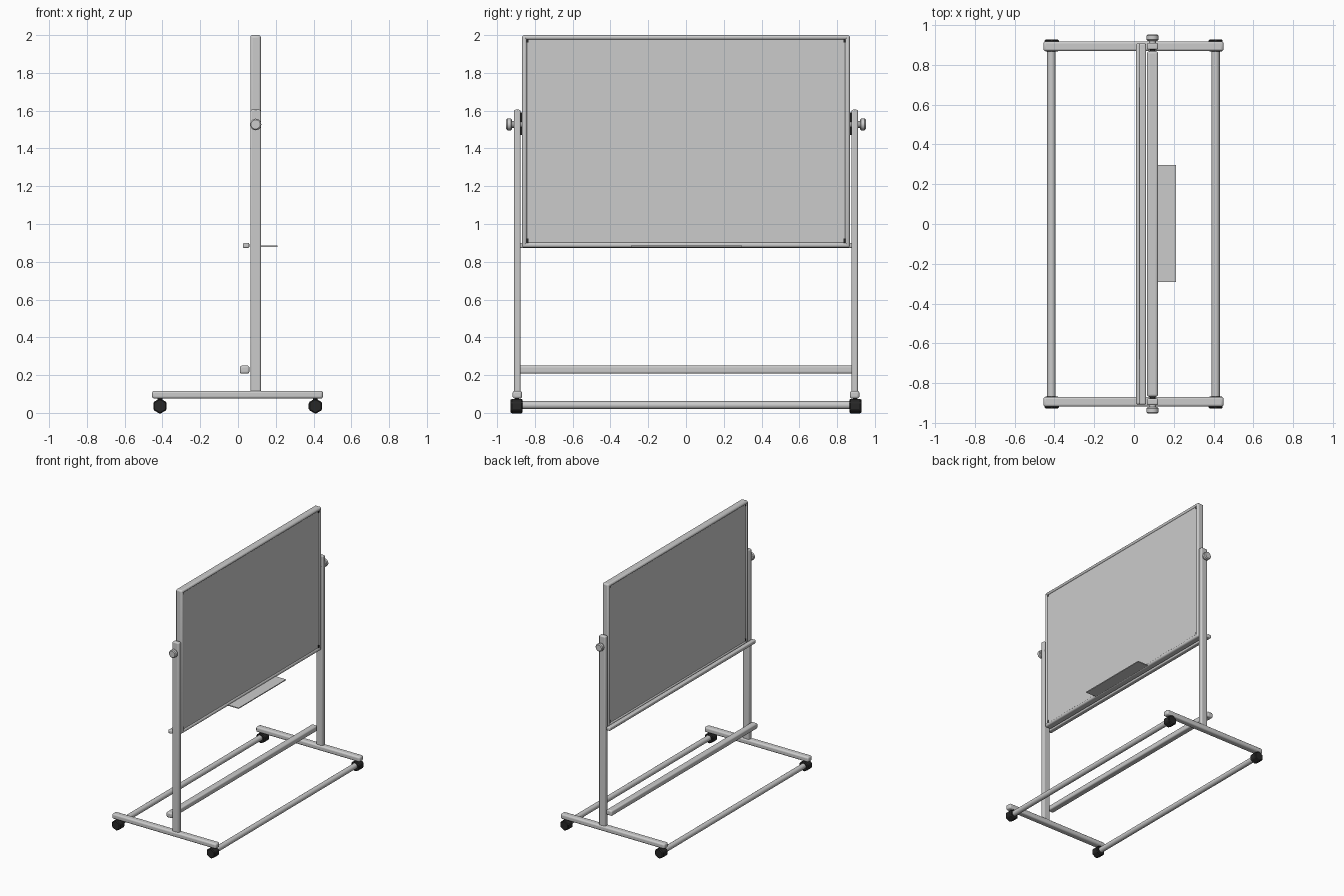
import bpy, math
from mathutils import Matrix

if "Cube" in bpy.data.objects:
    bpy.data.objects.remove(bpy.data.objects["Cube"])


def material(name, rgb):
    m = bpy.data.materials.new(name)
    m.diffuse_color = (*rgb, 1)
    m.use_nodes = True
    m.node_tree.nodes["Principled BSDF"].inputs["Base Color"].default_value = m.diffuse_color
    return m


GREY = material("light grey", (0.6, 0.6, 0.6))
BLACK = material("black plastic", (0.02, 0.02, 0.02))


def finish(ob, name, mat, smooth=True):
    ob.name = name
    ob.data.materials.append(mat)
    if smooth:
        bpy.ops.object.shade_smooth_by_angle(angle=math.radians(50))
    return ob


def box(name, x, y, z, mat=GREY, bevel=0.0, segments=3):
    """Box from (min, max) ranges, with optional rounded edges."""
    bpy.ops.mesh.primitive_cube_add(size=1)
    ob = bpy.context.object
    size = [r[1] - r[0] for r in (x, y, z)]
    mid = [(r[0] + r[1]) / 2 for r in (x, y, z)]
    ob.data.transform(Matrix.Translation(mid) @ Matrix.Diagonal((*size, 1)))
    finish(ob, name, mat, bevel > 0)
    if bevel:
        b = ob.modifiers.new("rounding", 'BEVEL')
        b.width, b.segments = bevel, segments
    return ob


def rod(name, x, z, y0, y1, r, sides=16, mat=GREY, bevel=0.0):
    """Cylinder running along y."""
    bpy.ops.mesh.primitive_cylinder_add(vertices=sides, radius=r, depth=abs(y1 - y0),
                                        location=(x, (y0 + y1) / 2, z),
                                        rotation=(math.pi / 2, 0, math.pi))
    ob = bpy.context.object
    finish(ob, name, mat, sides > 8)
    if bevel:
        b = ob.modifiers.new("rounding", 'BEVEL')
        b.width, b.segments = bevel, 1
    return ob


def span(a, b, s):
    return tuple(sorted((a * s, b * s)))


BX = (0.065, 0.121)          # depth range of board and posts
CX = sum(BX) / 2

# writing panel and its rounded frame
box("board_panel", (0.073, 0.113), (-0.85, 0.85), (0.895, 1.98))
box("frame_top", BX, (-0.868, 0.868), (1.975, 2.0), bevel=0.012)
box("frame_bottom", BX, (-0.868, 0.868), (0.875, 0.903), bevel=0.012)
for s, side in ((-1, "left"), (1, "right")):
    box("frame_" + side, BX, span(0.842, 0.868, s), (0.877, 1.998), bevel=0.012)
    # small black corner caps on both faces
    for z in (0.908, 1.976):
        box("corner_cap_" + side, (0.071, 0.116), span(0.834, 0.862, s),
            (z - 0.014, z + 0.014), BLACK)

    # post, foot beam and pivot hardware
    box("post_" + side, BX, span(0.876, 0.91, s), (0.11, 1.605), bevel=0.008)
    box("foot_" + side, (-0.455, 0.45), span(0.868, 0.918, s), (0.076, 0.117), bevel=0.012)
    box("pivot_plate_" + side, (0.08, 0.106), span(0.866, 0.878, s), (1.47, 1.59), BLACK)
    rod("pivot_neck_" + side, CX, 1.527, s * 0.86, s * 0.925, 0.018)
    rod("pivot_knob_" + side, CX, 1.527, s * 0.92, s * 0.952, 0.031, 12, bevel=0.006)

    # casters at both ends of each foot
    for x, end in ((-0.413, "back"), (0.41, "front")):
        rod(f"caster_{side}_{end}", x, 0.036, s * 0.866, s * 0.928, 0.041, 6, BLACK, 0.006)
        box(f"caster_stem_{side}_{end}", (x - 0.012, x + 0.012), span(0.885, 0.905, s),
            (0.05, 0.085), BLACK)

# low rails joining the two feet
for x, end in ((-0.415, "back"), (0.41, "front")):
    rod("base_rail_" + end, x, 0.041, -0.875, 0.875, 0.021)

# cross bars behind the posts
box("lower_crossbar", (0.01, 0.06), (-0.907, 0.907), (0.208, 0.25), bevel=0.01)
box("upper_crossbar", (0.026, 0.06), (-0.907, 0.907), (0.873, 0.9), bevel=0.007)

# pen tray
box("pen_tray", (0.115, 0.21), (-0.292, 0.297), (0.878, 0.885))
